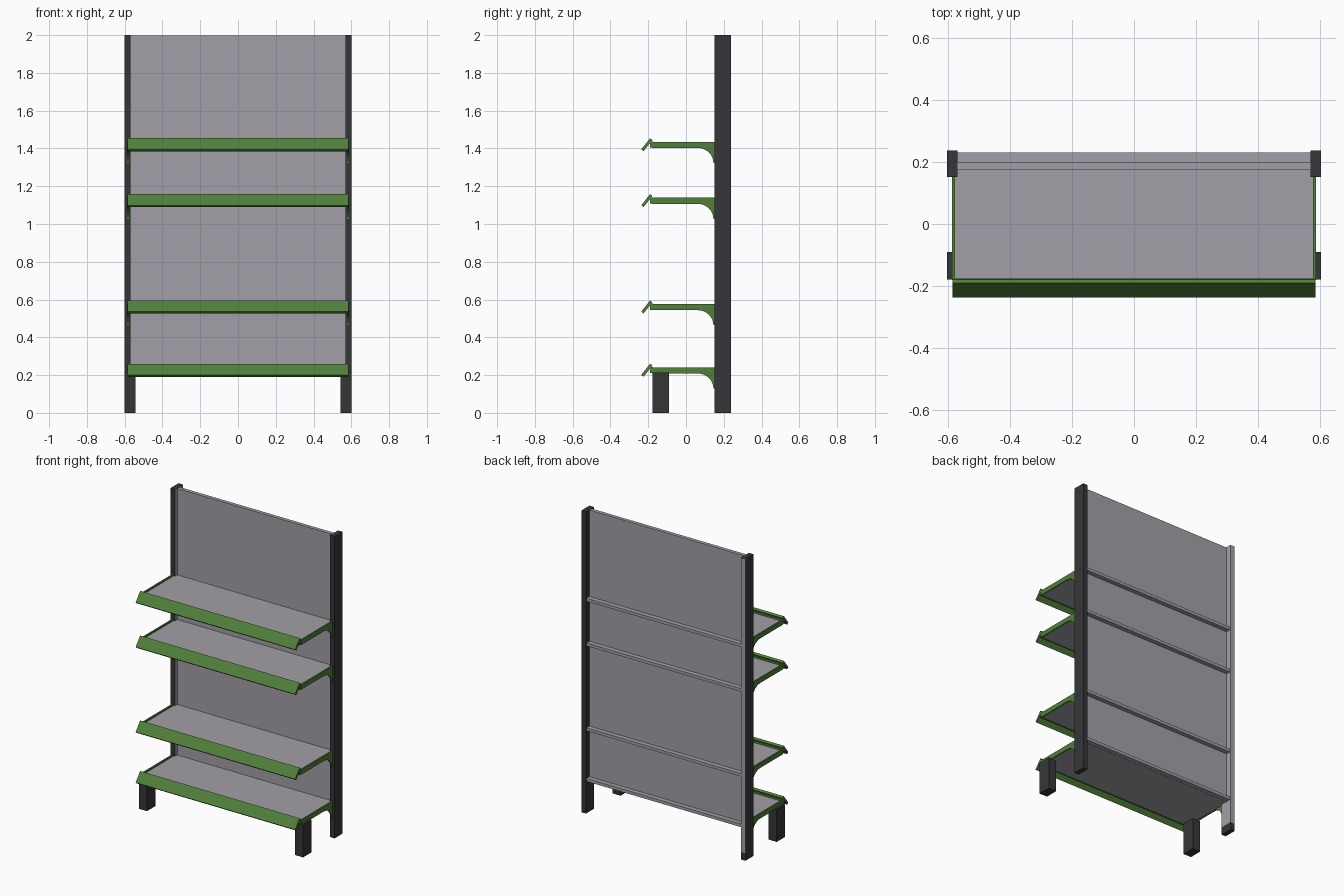
import bpy, bmesh, math

if "Cube" in bpy.data.objects:
    bpy.data.objects.remove(bpy.data.objects["Cube"])

def material(name, rgb):
    m = bpy.data.materials.new(name)
    m.diffuse_color = (*rgb, 1)
    m.use_nodes = True
    m.node_tree.nodes["Principled BSDF"].inputs["Base Color"].default_value = m.diffuse_color
    return m

GREY = material("panel grey", (0.36, 0.35, 0.385))
GREEN = material("shelf green", (0.082, 0.21, 0.043))
DARK = material("charcoal", (0.037, 0.036, 0.039))

def prism(name, profile, x0, x1, mat):
    """Extrude a (y, z) outline along x."""
    bm = bmesh.new()
    face = bm.faces.new([bm.verts.new((x0, y, z)) for y, z in profile])
    ext = bmesh.ops.extrude_face_region(bm, geom=[face])
    for v in ext["geom"]:
        if isinstance(v, bmesh.types.BMVert):
            v.co.x = x1
    bmesh.ops.recalc_face_normals(bm, faces=bm.faces)
    me = bpy.data.meshes.new(name)
    bm.to_mesh(me)
    bm.free()
    me.materials.append(mat)
    ob = bpy.data.objects.new(name, me)
    bpy.context.collection.objects.link(ob)
    return ob

def box(name, x, y, z, mat):
    return prism(name, [(y[0], z[0]), (y[1], z[0]), (y[1], z[1]), (y[0], z[1])], *x, mat)

# uprights and front legs
box("right_post", (0.568, 0.602), (0.152, 0.237), (0, 2), DARK)
box("left_post_foot", (-0.602, -0.568), (0.152, 0.237), (0, 0.05), DARK)
left = box("left_post", (-0.602, -0.568), (0.152, 0.237), (0.05, 2), DARK)
# left upright has grey back and inner faces
left.data.materials.append(GREY)
for p in left.data.polygons:
    if p.normal.x > 0.5 or p.normal.y > 0.5:
        p.material_index = 1
for side, x in (("left", (-0.602, -0.543)), ("right", (0.543, 0.602))):
    box(side + "_front_leg", x, (-0.178, -0.09), (0, 0.215), DARK)

# back panel
box("back_panel", (-0.57, 0.57), (0.175, 0.2), (0.21, 1.998), GREY)

# shelves, each with side brackets and a tilted front strip
for i, top in enumerate((0.241, 0.576, 1.139, 1.435), 1):
    # board passes through the panel and shows as a rib behind it
    box(f"shelf_board_{i}", (-0.578, 0.578), (-0.178, 0.231), (top - 0.03, top - 0.01), GREY)

    # bracket: straight arm with a curved gusset at the post
    arc = [(0.06 + 0.085 * math.sin(a), top - 0.112 + 0.08 * math.cos(a))
           for a in (math.pi / 2 * k / 8 for k in range(9))]
    profile = [(-0.18, top), (-0.18, top - 0.032)] + arc + [(0.153, top - 0.112), (0.153, top)]
    for side, x in (("left", (-0.587, -0.577)), ("right", (0.577, 0.587))):
        prism(f"{side}_bracket_{i}", profile, *x, GREEN)

    # front strip and the ledge joining it to the board
    strip = [(-0.237, top - 0.04), (-0.19, top + 0.019), (-0.178, top + 0.009), (-0.225, top - 0.05)]
    prism(f"front_strip_{i}", strip, -0.585, 0.585, GREEN)
    box(f"strip_ledge_{i}", (-0.585, 0.585), (-0.19, -0.175), (top - 0.03, top + 0.002), GREEN)
